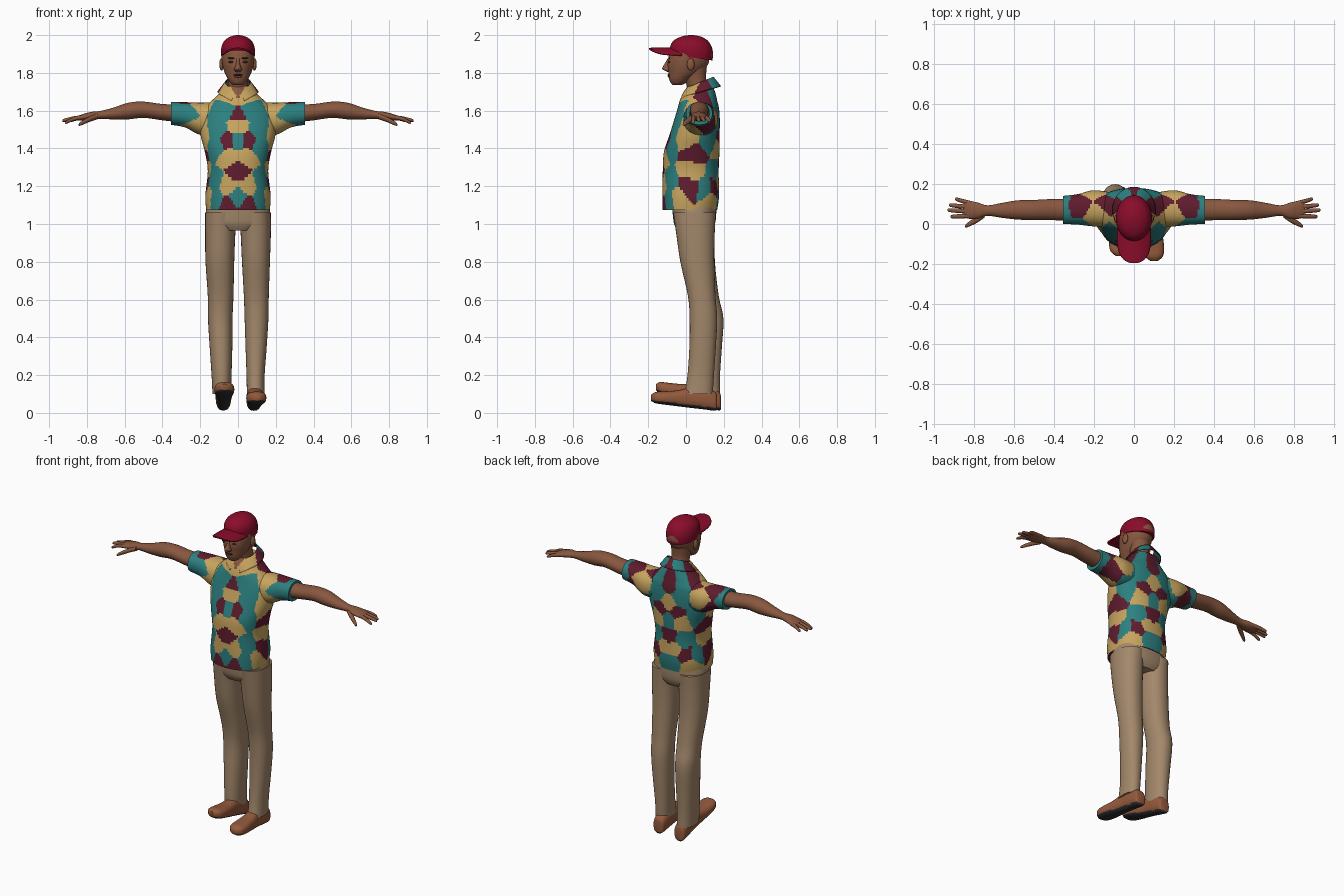
import bpy, bmesh, math
from mathutils import Vector

def mat(name, r, g, b):
    m = bpy.data.materials.new(name)
    lin = [((c / 255 + 0.055) / 1.055) ** 2.4 if c > 10 else c / 255 / 12.92 for c in (r, g, b)]
    m.diffuse_color = (*lin, 1)
    return m

SKIN = mat("brown skin", 136, 87, 63)
TEAL = mat("teal", 44, 128, 128)
TAN = mat("tan", 200, 165, 95)
MAROON = mat("maroon", 95, 28, 46)
PANTS = mat("khaki", 163, 136, 107)
CAP = mat("cap red", 138, 12, 42)
SHOE = mat("shoe leather", 148, 90, 60)
SOLE = mat("dark sole", 48, 46, 50)
DARK = mat("dark brown", 62, 38, 30)

def finish(name, bm, mats, rule=None, mirror=False, solid=0, angle=50):
    """Turn a bmesh into a smooth object, colouring faces by rule(center)."""
    bmesh.ops.recalc_face_normals(bm, faces=bm.faces)
    if rule:
        for f in bm.faces:
            f.material_index = rule(f.calc_center_median())
    me = bpy.data.meshes.new(name)
    bm.to_mesh(me)
    bm.free()
    ob = bpy.data.objects.new(name, me)
    bpy.context.collection.objects.link(ob)
    for m in mats:
        me.materials.append(m)
    bpy.ops.object.select_all(action='DESELECT')
    ob.select_set(True)
    bpy.context.view_layer.objects.active = ob
    bpy.ops.object.shade_smooth_by_angle(angle=math.radians(angle))
    if solid:
        s = ob.modifiers.new("thickness", 'SOLIDIFY')
        s.thickness, s.offset = solid, 0
    if mirror:
        ob.modifiers.new("mirror", 'MIRROR')
    return ob

def resample(secs, k):
    """Smooth spline through the cross-sections."""
    p = [Vector(s) for s in secs]
    out = []
    for i in range(len(p) - 1):
        a, b, c, d = p[max(i - 1, 0)], p[i], p[i + 1], p[min(i + 2, len(p) - 1)]
        for j in range(k):
            t = j / k
            out.append(0.5 * (2 * b + (c - a) * t + (2 * a - 5 * b + 4 * c - d) * t * t
                              + (3 * b - a - 3 * c + d) * t ** 3))
    return out + [p[-1]]

def loft(name, axis, secs, mats, n=24, k=4, power=2.0, warp=None, **kw):
    """Sections are (position along axis, centre a, centre b, radius a, radius b)."""
    bm = bmesh.new()
    rings = []
    for t, ca, cb, ra, rb in resample(secs, k):
        ring = []
        for i in range(n):
            an = 2 * math.pi * i / n
            co, si = math.cos(an), math.sin(an)
            a = ca + ra * math.copysign(abs(co) ** (2 / power), co)
            b = cb + rb * math.copysign(abs(si) ** (2 / power), si)
            v = {'x': (t, a, b), 'y': (a, t, b), 'z': (a, b, t)}[axis]
            ring.append(bm.verts.new(warp(*v) if warp else v))
        rings.append(ring)
    for r, s in zip(rings, rings[1:]):
        for i in range(n):
            bm.faces.new((r[i], r[(i + 1) % n], s[(i + 1) % n], s[i]))
    bm.faces.new(rings[0])
    bm.faces.new(rings[-1])
    return finish(name, bm, mats, **kw)

def sheet(name, fn, nu, nv, mats, **kw):
    """Grid surface from fn(u, v), both 0..1."""
    bm = bmesh.new()
    g = [[bm.verts.new(fn(i / nu, j / nv)) for j in range(nv + 1)] for i in range(nu + 1)]
    for i in range(nu):
        for j in range(nv):
            bm.faces.new((g[i][j], g[i + 1][j], g[i + 1][j + 1], g[i][j + 1]))
    return finish(name, bm, mats, **kw)

def blob(name, loc, size, mats, **kw):
    bm = bmesh.new()
    bmesh.ops.create_uvsphere(bm, u_segments=16, v_segments=10, radius=1)
    for v in bm.verts:
        v.co = Vector(loc) + Vector(a * b for a, b in zip(v.co, size))
    return finish(name, bm, mats, **kw)

# Shirt pattern: every face takes the colour of the nearest patch centre, mirrored in x
PATCHES = [
    [(0, -.12, 1.44), (.12, -.1, 1.5), (.12, -.1, 1.41), (.13, -.1, 1.22), (.12, -.1, 1.13), (0, -.13, 1.14),
     (.08, -.04, 1.61), (.33, .07, 1.59), (.28, .0, 1.59), (.17, .11, 1.19), (.17, .13, 1.44),
     (.08, .18, 1.55), (0, .18, 1.4), (.09, .17, 1.28), (.02, .17, 1.14), (.09, .16, 1.65)],
    [(0, -.11, 1.52), (.05, -.13, 1.36), (.06, -.13, 1.2), (.17, -.05, 1.14), (.17, .03, 1.28),
     (.19, .0, 1.45), (.05, -.02, 1.68), (.2, .04, 1.64), (.23, .03, 1.5), (.2, .15, 1.58),
     (.01, .18, 1.5), (.08, .18, 1.4), (.04, .17, 1.22), (.13, .14, 1.12)],
    [(0, -.13, 1.28), (.06, -.12, 1.44), (.06, -.13, 1.1), (0, -.1, 1.59), (.17, .02, 1.2), (.18, .04, 1.37),
     (.27, .08, 1.63), (.14, .12, 1.67), (0, .17, 1.63), (.05, .18, 1.46), (.0, .17, 1.3), (.1, .16, 1.19),
     (.25, .1, 1.53)],
]

def pattern(c):
    p = Vector((abs(c.x), c.y, c.z))
    return min((min((p - Vector(s)).length for s in g), i) for i, g in enumerate(PATCHES))[1]

def torso_rule(c):
    # open neckline shows skin
    if c.z > 1.665 and c.y < .04 and abs(c.x) < .55 * (c.z - 1.66):
        return 3
    return pattern(c)

SHIRT = [TEAL, TAN, MAROON, SKIN]
loft("shirt_torso", 'z', [(1.075, 0, .02, .168, .145), (1.15, 0, .025, .173, .15), (1.28, 0, .025, .16, .148),
     (1.38, 0, .03, .175, .147), (1.47, 0, .045, .198, .133), (1.55, 0, .058, .2, .121),
     (1.61, 0, .065, .18, .11), (1.65, 0, .066, .142, .1), (1.695, 0, .07, .095, .085),
     (1.73, 0, .075, .068, .066)], SHIRT, n=112, k=8, power=2.3, rule=torso_rule)
loft("sleeve", 'x', [(.1, .07, 1.555, .085, .09), (.2, .078, 1.557, .09, .085), (.28, .073, 1.578, .076, .067),
     (.355, .07, 1.585, .07, .06)], SHIRT, n=56, k=9, power=2.2, rule=pattern, mirror=True)

def collar(u, v):
    a = .22 + .1 * v + u * (2 * math.pi - .44 - .2 * v)
    co = -math.cos(a)
    flap = max(0, -co) ** 6 * .025 * v
    r = .066 + .04 * v
    return (r * math.sin(a), .073 + (r + .004) * co, 1.748 - .05 * v + .03 * co - flap)
sheet("collar", collar, 60, 6, SHIRT[:3], rule=pattern, solid=.006)

# Arm and hand
loft("arm", 'x', [(.3, .07, 1.585, .056, .048), (.4, .072, 1.592, .053, .043), (.5, .07, 1.605, .05, .043),
     (.58, .07, 1.598, .048, .044), (.66, .068, 1.585, .037, .031), (.73, .067, 1.577, .026, .021),
     (.78, .067, 1.572, .04, .021), (.83, .072, 1.563, .045, .016), (.85, .075, 1.56, .036, .01)],
     [SKIN], n=28, mirror=True)
for nm, y0, y1, x1, z1 in (("index", .041, .037, .915, 1.535), ("middle", .062, .069, .93, 1.545),
                           ("ring", .083, .094, .922, 1.545), ("little", .103, .123, .893, 1.543)):
    loft(nm + "_finger", 'x', [(.81, y0, 1.566, .011, .012), (.5 * (.81 + x1), .5 * (y0 + y1), 1.559, .011, .011),
         (x1 - .008, y1, z1 + .004, .009, .008), (x1, y1, z1, .002, .002)], [SKIN], n=12, mirror=True)
loft("thumb", 'x', [(.745, .05, 1.57, .018, .016), (.785, .022, 1.555, .017, .014), (.82, .001, 1.538, .013, .012),
     (.84, -.01, 1.527, .008, .008), (.844, -.012, 1.525, .002, .002)], [SKIN], n=12, mirror=True)

# Trousers
loft("hips", 'z', [(.965, 0, .045, .1, .09), (1.0, 0, .045, .165, .108), (1.05, 0, .045, .172, .115),
     (1.12, 0, .042, .16, .118)], [PANTS], n=40, power=2.3)
loft("left_leg", 'z', [(.1, .094, .067, .047, .075), (.2, .093, .078, .048, .07), (.35, .096, .088, .056, .07),
     (.5, .098, .092, .063, .073), (.62, .097, .083, .066, .073), (.8, .095, .06, .074, .09),
     (.95, .094, .05, .08, .102), (1.06, .09, .045, .084, .113)], [PANTS], n=32, power=2.2)
loft("right_leg", 'z', [(.1, -.085, .1, .05, .08), (.2, -.087, .1, .053, .08), (.35, -.09, .108, .06, .082),
     (.5, -.094, .115, .065, .083), (.62, -.092, .095, .068, .078), (.8, -.096, .062, .076, .091),
     (.95, -.094, .05, .08, .102), (1.06, -.09, .045, .084, .113)], [PANTS], n=32, power=2.2)

# Shoes, each pitched toe-up on its heel
def shoe(name, x, heel, toe, slope, yaw):
    def pitch(a, t, b):
        d = heel - t
        return (x + a + yaw * d, t, b + slope * d + .008)
    L = heel - toe
    prof = ((0, .045, .02, .03), (.03, .052, .036, .05), (.2, .06, .042, .058), (.4, .055, .042, .054),
            (.6, .043, .048, .042), (.8, .036, .053, .035), (.93, .032, .045, .03), (1, .028, .018, .016))
    loft(name, 'y', [(heel - f * L, 0, c, rx, min(rz, c)) for f, c, rx, rz in prof], [SHOE, SOLE],
         n=36, k=5, power=2.5, warp=pitch,
         rule=lambda c: int(c.z - slope * (heel - c.y) - .008 < .016))
shoe("left_shoe", .083, .165, -.185, .125, .05)
shoe("right_shoe", -.078, .185, -.16, .29, .02)

# Head
loft("neck", 'z', [(1.64, 0, .07, .06, .06), (1.72, 0, .062, .055, .056), (1.77, 0, .05, .054, .056),
     (1.83, 0, .045, .06, .065)], [SKIN], n=28)
loft("head", 'z', [(1.735, 0, -.048, .02, .02), (1.745, 0, -.042, .038, .038), (1.77, 0, -.03, .055, .06),
     (1.80, 0, -.008, .07, .085), (1.84, 0, .008, .082, .106), (1.88, 0, .016, .087, .109),
     (1.92, 0, .022, .084, .105), (1.955, 0, .025, .06, .08)], [SKIN], n=40, k=5)
loft("nose", 'z', [(1.805, 0, -.09, .012, .008), (1.815, 0, -.1, .021, .018), (1.825, 0, -.1, .018, .026),
     (1.85, 0, -.095, .01, .017), (1.875, 0, -.088, .009, .01)], [SKIN], n=16)
blob("ear", (.087, .025, 1.845), (.012, .02, .033), [SKIN], mirror=True)
blob("eye", (.036, -.089, 1.858), (.014, .004, .0055), [DARK], mirror=True)
blob("eyebrow", (.036, -.089, 1.878), (.02, .004, .004), [DARK], mirror=True)
blob("upper_lip", (0, -.091, 1.789), (.024, .007, .005), [DARK])
blob("lower_lip", (0, -.089, 1.78), (.021, .008, .006), [SKIN])

# Cap with an adjustment opening at the back, and its brim
def cap_tilt(x, y, z):
    return (x, y, z - .13 * y * (2 - z) / .11)
loft("cap", 'z', [(1.885, 0, .03, .088, .11), (1.92, 0, .029, .09, .114), (1.95, 0, .028, .084, .106),
     (1.975, 0, .028, .068, .086), (1.992, 0, .028, .041, .053), (1.999, 0, .028, .016, .02),
     (2.0, 0, .028, .003, .004)], [CAP, SKIN], n=72, k=6, warp=cap_tilt, angle=70,
     rule=lambda c: int(c.y > .08 and c.z > 1.884 and (c.x / .04) ** 2 + ((c.z - 1.884) / .034) ** 2 < 1))

def brim(u, v):
    s = 2 * u - 1
    y = -.02 - .175 * math.sin(v * math.pi / 2)
    w = .083 * max(.02, 1 - ((-.02 - y) / .176) ** 4) ** .5
    x = s * w
    return (x, y, 1.93 - 5 * x * x - .25 * (y + .11) ** 2)
sheet("cap_brim", brim, 20, 20, [CAP], solid=.009)
